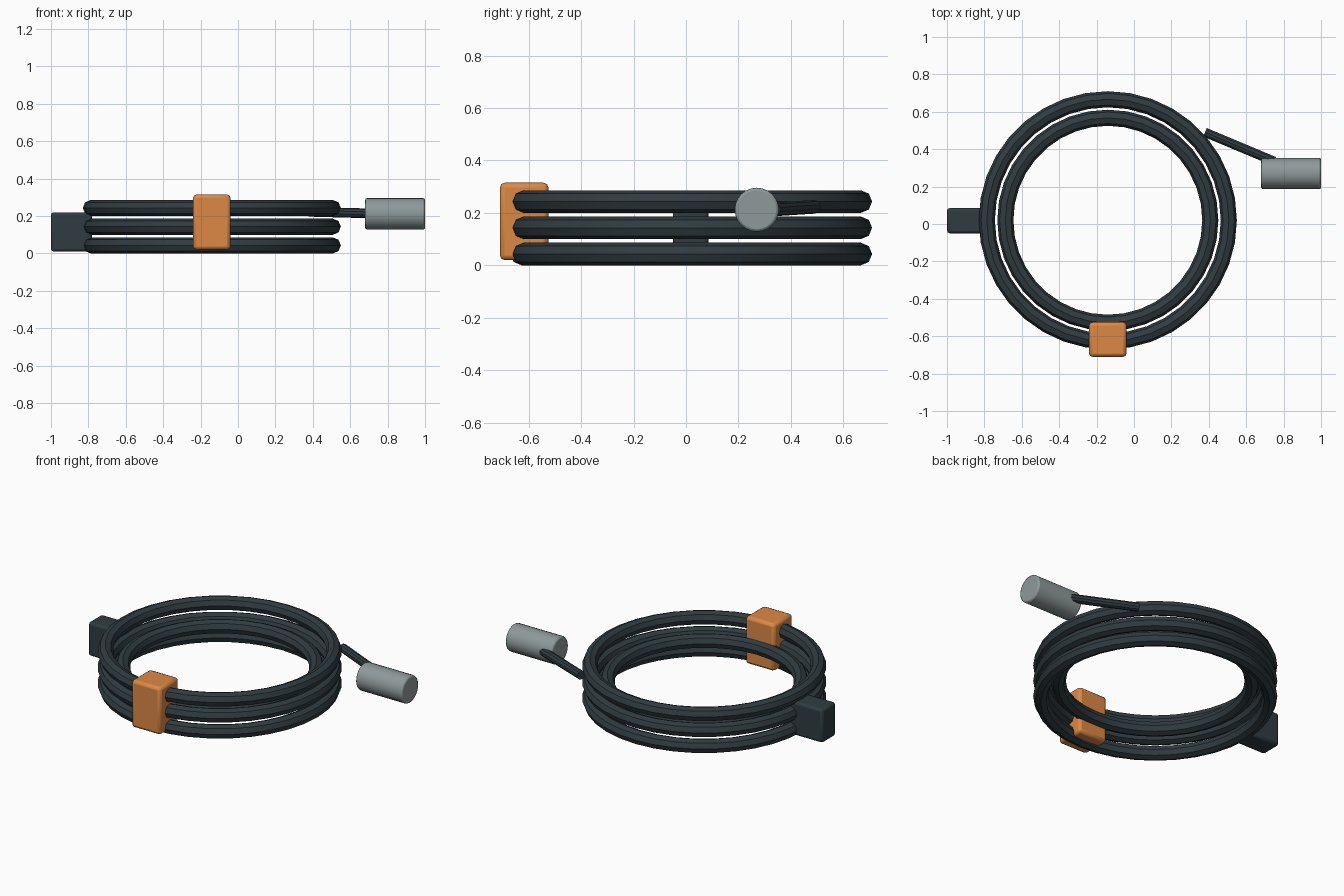
import bpy, math
from mathutils import Vector

if "Cube" in bpy.data.objects:
    bpy.data.objects.remove(bpy.data.objects["Cube"])


def material(name, rgb):
    m = bpy.data.materials.new(name)
    m.diffuse_color = (*rgb, 1)
    m.use_nodes = True
    m.node_tree.nodes["Principled BSDF"].inputs["Base Color"].default_value = m.diffuse_color
    return m


RUBBER = material("dark_rubber", (0.030, 0.045, 0.052))
ORANGE = material("orange_strap", (0.72, 0.25, 0.06))
METAL = material("grey_metal", (0.27, 0.32, 0.32))


def finish(name, mat, bevel=0.0):
    ob = bpy.context.object
    ob.name = name
    ob.data.materials.append(mat)
    if bevel:
        b = ob.modifiers.new("bevel", 'BEVEL')
        b.width, b.segments = bevel, 2
        b.limit_method, b.angle_limit = 'ANGLE', math.radians(40)
    bpy.ops.object.shade_smooth_by_angle(angle=math.radians(30))
    return ob


def loop(name, radius, z):
    bpy.ops.mesh.primitive_torus_add(location=(-0.14, 0.02, z), major_radius=radius,
                                     minor_radius=0.043, major_segments=36, minor_segments=8)
    finish(name, RUBBER)


def box(name, lo, hi, mat, bevel):
    lo, hi = Vector(lo), Vector(hi)
    bpy.ops.mesh.primitive_cube_add(size=1, location=(lo + hi) / 2)
    bpy.context.object.scale = hi - lo
    bpy.ops.object.transform_apply(location=False, rotation=False, scale=True)
    finish(name, mat, bevel)


def rod(name, a, b, radius, sides, mat, bevel=0.0):
    a, b = Vector(a), Vector(b)
    bpy.ops.mesh.primitive_cylinder_add(
        vertices=sides, radius=radius, depth=(b - a).length, location=(a + b) / 2,
        rotation=(b - a).to_track_quat('Z', 'Y').to_euler())
    finish(name, mat, bevel)


# Coiled cable: three stacked outer loops and one inner loop
for i in range(3):
    loop(f"outer_loop_{i + 1}", 0.647, 0.043 + 0.1 * i)
loop("inner_loop", 0.548, 0.143)

# Strap holding the loops together
box("strap", (-0.24, -0.71, 0.02), (-0.04, -0.525, 0.315), ORANGE, 0.018)

# Plug block on the left side
box("plug_block", (-1.0, -0.05, 0.01), (-0.78, 0.085, 0.22), RUBBER, 0.015)

# Loose cable end with its metal connector
rod("cable_tail", (0.38, 0.49, 0.223), (0.75, 0.335, 0.213), 0.026, 10, RUBBER)
rod("connector", (0.68, 0.27, 0.212), (1.0, 0.27, 0.212), 0.084, 24, METAL, 0.01)
